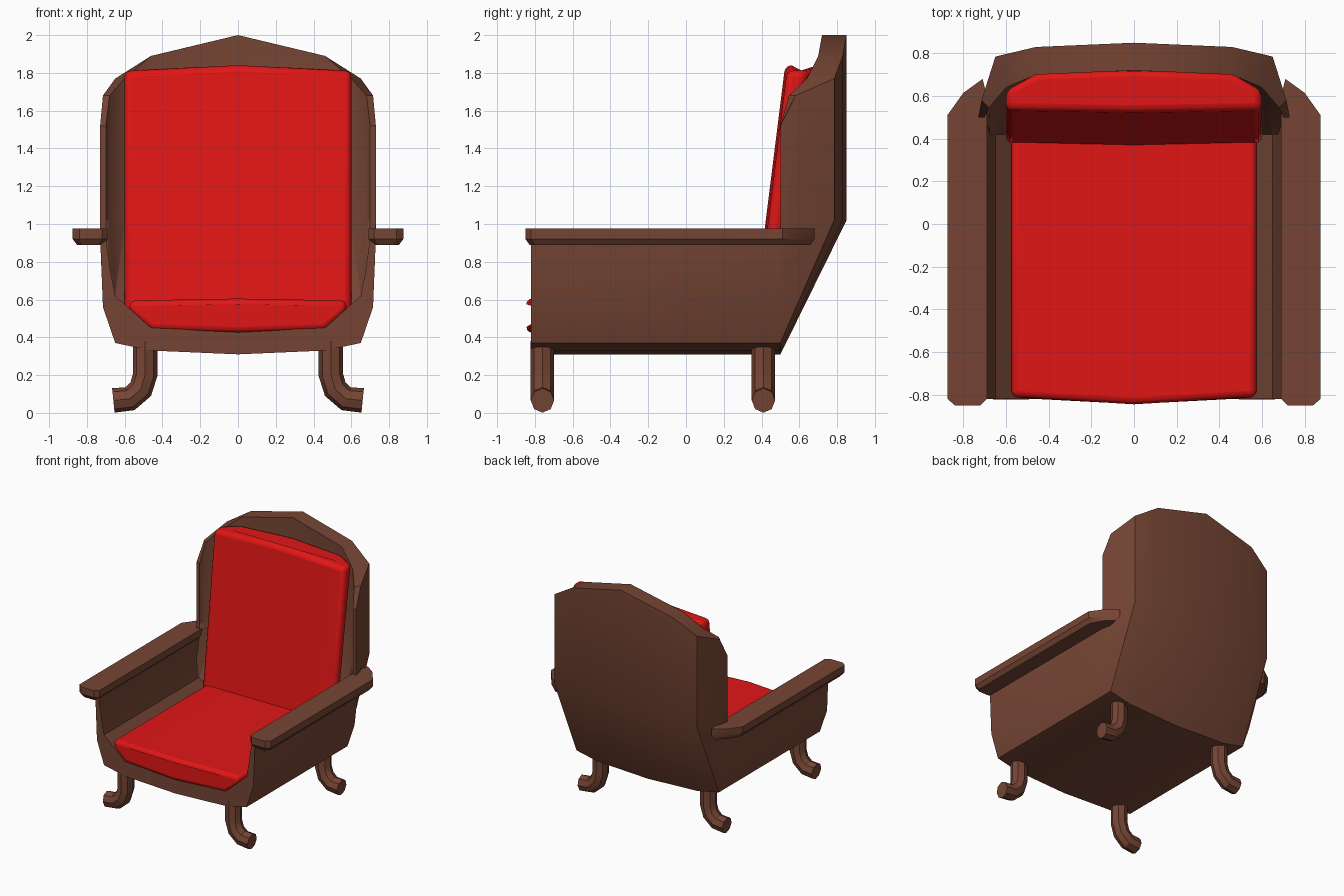
import bpy, bmesh, math
from mathutils import Vector

if "Cube" in bpy.data.objects:
    bpy.data.objects.remove(bpy.data.objects["Cube"])


def material(name, color):
    m = bpy.data.materials.new(name)
    m.diffuse_color = color
    m.use_nodes = True
    m.node_tree.nodes["Principled BSDF"].inputs["Base Color"].default_value = m.diffuse_color
    return m


WOOD = material("wood", (0.18, 0.06, 0.035, 1))
RED = material("red_fabric", (0.75, 0.008, 0.008, 1))


def finish(name, bm, mat, mirror=False, bevel=0, angle=30):
    bmesh.ops.recalc_face_normals(bm, faces=bm.faces)
    me = bpy.data.meshes.new(name)
    bm.to_mesh(me)
    bm.free()
    me.materials.append(mat)
    ob = bpy.data.objects.new(name, me)
    bpy.context.collection.objects.link(ob)
    bpy.ops.object.select_all(action='DESELECT')
    ob.select_set(True)
    bpy.context.view_layer.objects.active = ob
    bpy.ops.object.shade_smooth_by_angle(angle=math.radians(angle))
    if mirror:
        ob.modifiers.new("mirror", 'MIRROR').use_mirror_merge = False
    if bevel:
        b = ob.modifiers.new("bevel", 'BEVEL')
        b.width, b.segments = bevel, 3
        b.limit_method, b.angle_limit = 'ANGLE', math.radians(50)
    return ob


def loft(rings):
    """Closed solid through a list of equal-length point rings."""
    bm = bmesh.new()
    vs = [[bm.verts.new(p) for p in r] for r in rings]
    n = len(rings[0])
    for a, b in zip(vs, vs[1:]):
        for i in range(n):
            bm.faces.new((a[i], a[(i + 1) % n], b[(i + 1) % n], b[i]))
    bm.faces.new(vs[0])
    bm.faces.new(vs[-1])
    return bm


def mirrored(half):
    """Half row (centre first) -> full row from -x to +x."""
    return [(-x, y, z) for x, y, z in half[:0:-1]] + list(half)


# Frame: U-shaped section running back along the seat, then up the backrest
FRONT, REAR_OUT, REAR_IN, BEND = -0.82, 0.50, 0.42, 1.02
arch = [2.0, 1.89, 1.77, 1.68, 1.52]
seat_out = [(0, .31), (.46, .33), (.65, .37), (.715, .56), (.73, .93)]
seat_in = [(0, .43), (.46, .45), (.65, .62), (.675, .75), (.70, .93)]
back_out = [(0, .85), (.46, .83), (.65, .785), (.715, .58), (.73, .50)]
back_in = [(0, .72), (.46, .70), (.60, .64), (.68, .545), (.70, .50)]


def skin(seat, back, rear):
    rear_y = [rear, rear, rear, rear, 0.50]
    return [mirrored([(x, FRONT, z) for x, z in seat]),
            mirrored([(x, y, z) for (x, z), y in zip(seat, rear_y)]),
            mirrored([(x, y, BEND) for x, y in back]),
            mirrored([(x, y, z) for (x, y), z in zip(back, arch)])]


# each ring joins the outer row to the inner row
outer = skin(seat_out, back_out, REAR_OUT)
inner = skin(seat_in, back_in, REAR_IN)
bm = loft([o + i[::-1] for o, i in zip(outer, inner)])
# split the two U-shaped end caps into clean quads
bm.faces.ensure_lookup_table()
bmesh.ops.delete(bm, geom=bm.faces[-2:], context='FACES_ONLY')
bm.verts.ensure_lookup_table()
for base in (0, 54):
    for k in range(8):
        bm.faces.new([bm.verts[base + i] for i in (k, k + 1, 16 - k, 17 - k)])
finish("chair_frame", bm, WOOD)

# Armrests
plan = [(.69, -.82), (.72, -.85), (.84, -.85), (.875, -.82),
        (.875, .51), (.80, .615), (.71, .68), (.69, .60)]
cx, cy = .7825, -.085
low = [(cx + (x - cx) * .74, cy + (y - cy) * .97, .888) for x, y in plan]
finish("armrest", loft([[(x, y, .977) for x, y in plan],
                        [(x, y, .92) for x, y in plan], low]), WOOD, mirror=True)

# Legs: eight-sided tubes curling outwards
path = [Vector(p) for p in ((.492, .38), (.492, .20), (.515, .125), (.572, .075), (.66, .066))]
for name, y in (("front_leg", -.76), ("rear_leg", .41)):
    rings = []
    for i, p in enumerate(path):
        t = (path[min(i + 1, len(path) - 1)] - path[max(i - 1, 0)]).normalized()
        nrm = Vector((-t.y, t.x))
        ring = []
        for k in range(8):
            a = math.tau * k / 8
            q = p + nrm * .065 * math.cos(a)
            ring.append((q.x, y + .062 * math.sin(a), max(q.y, 0)))
        rings.append(ring)
    finish(name, loft(rings), WOOD, mirror=True)

# Seat cushion: section across x, with a bowed front
section = [(0, .605), (.575, .595), (.575, .535), (.46, .44), (0, .425),
           (-.46, .44), (-.575, .535), (-.575, .595)]
bow = lambda x: -.845 + .035 * (abs(x) / .575) ** 2
finish("seat_cushion", loft([[(x, bow(x), z) for x, z in section],
                             [(x, .46, z) for x, z in section]]),
       RED, bevel=.045, angle=40)

# Back cushion: plan section, leaning back, with a gently domed top
lower = [(-.6, .375), (0, .36), (.6, .375), (.6, .44), (.46, .48), (0, .49), (-.46, .48), (-.6, .44)]
upper = [(-.6, .535), (0, .525), (.6, .535), (.6, .63), (.46, .71), (0, .725), (-.46, .71), (-.6, .63)]
finish("back_cushion", loft([[(x, y, .52) for x, y in lower],
                             [(x, y, 1.84 - .03 * (abs(x) / .6) ** 2) for x, y in upper]]),
       RED, bevel=.055, angle=40)
